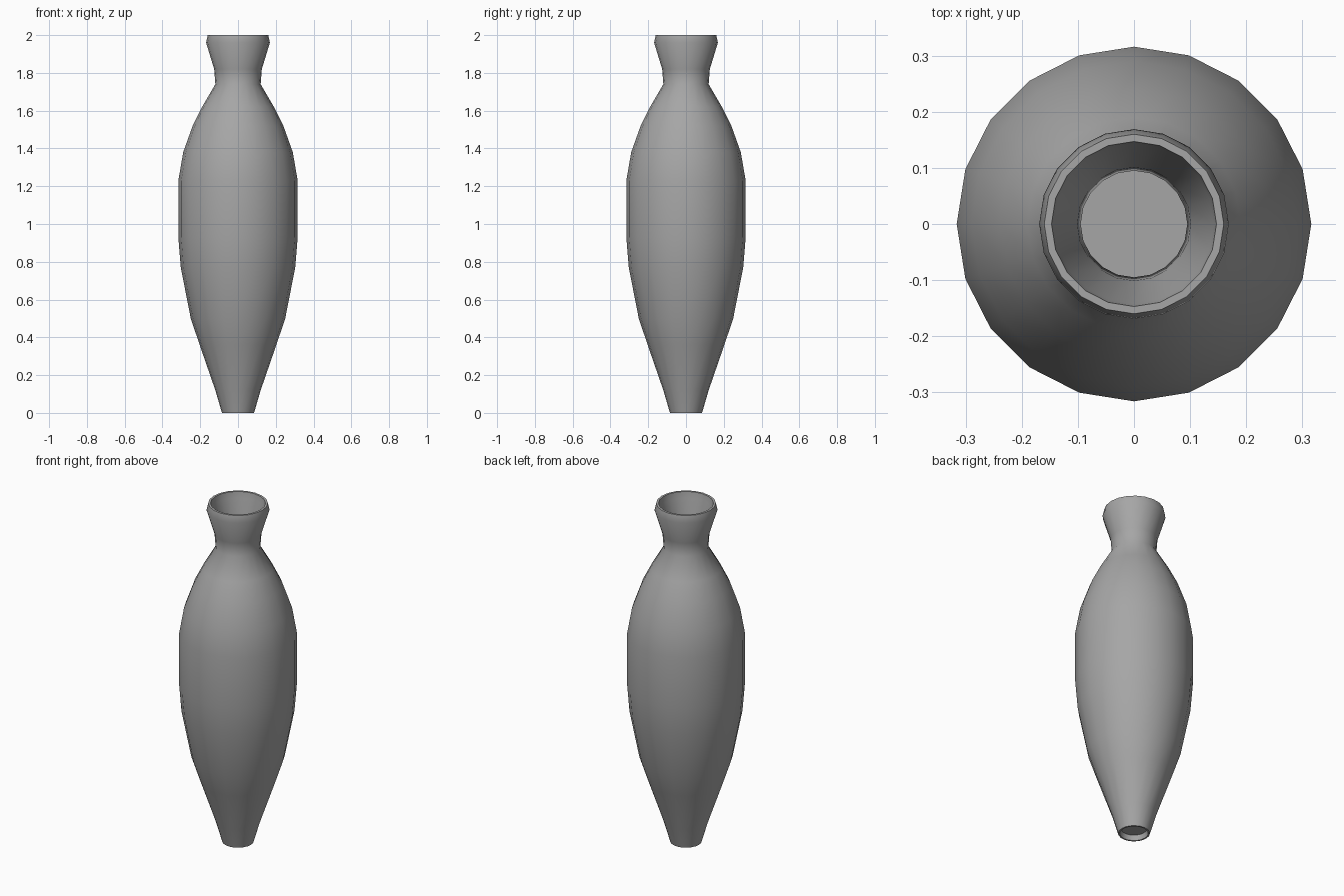
import bpy, bmesh, math

if "Cube" in bpy.data.objects:
    bpy.data.objects.remove(bpy.data.objects["Cube"])

SIDES = 20

# One grey clay colour
clay = bpy.data.materials.new("grey clay")
clay.use_nodes = True
clay.diffuse_color = (0.38, 0.38, 0.38, 1)
clay.node_tree.nodes["Principled BSDF"].inputs["Base Color"].default_value = (0.38, 0.38, 0.38, 1)


def lathe(name, profile):
    """Spin (radius, height) points around z and cap both ends."""
    bm = bmesh.new()
    rings = []
    for r, z in profile:
        angles = [2 * math.pi * i / SIDES for i in range(SIDES)]
        rings.append([bm.verts.new((r * math.cos(a), r * math.sin(a), z)) for a in angles])
    for low, high in zip(rings, rings[1:]):
        for i in range(SIDES):
            j = (i + 1) % SIDES
            bm.faces.new((low[i], low[j], high[j], high[i]))
    bm.faces.new(rings[0][::-1])
    bm.faces.new(rings[-1])
    bmesh.ops.recalc_face_normals(bm, faces=bm.faces)
    mesh = bpy.data.meshes.new(name)
    bm.to_mesh(mesh)
    bm.free()
    mesh.materials.append(clay)
    obj = bpy.data.objects.new(name, mesh)
    bpy.context.collection.objects.link(obj)
    return obj


# Recessed foot, outer wall and rounded lip
foot = [(0.07, 0.03), (0.076, 0.0)]
outer = [(0.085, 0.0), (0.12, 0.12), (0.203, 0.36), (0.25, 0.5), (0.303, 0.77),
         (0.316, 0.93), (0.316, 1.23), (0.29, 1.38), (0.24, 1.52), (0.19, 1.62),
         (0.12, 1.74), (0.126, 1.82), (0.169, 1.96)]
lip = [(0.16, 2.0), (0.147, 2.0), (0.142, 1.965)]

# Inner wall follows the outer one down to a flat floor
inner = [(r - 0.025, z) for r, z in reversed(outer[2:-1])] + [(0.1, 0.13)]

vase = lathe("vase", foot + outer + lip + inner)

bpy.ops.object.select_all(action="DESELECT")
vase.select_set(True)
bpy.context.view_layer.objects.active = vase
bpy.ops.object.shade_smooth_by_angle(angle=math.radians(40))
